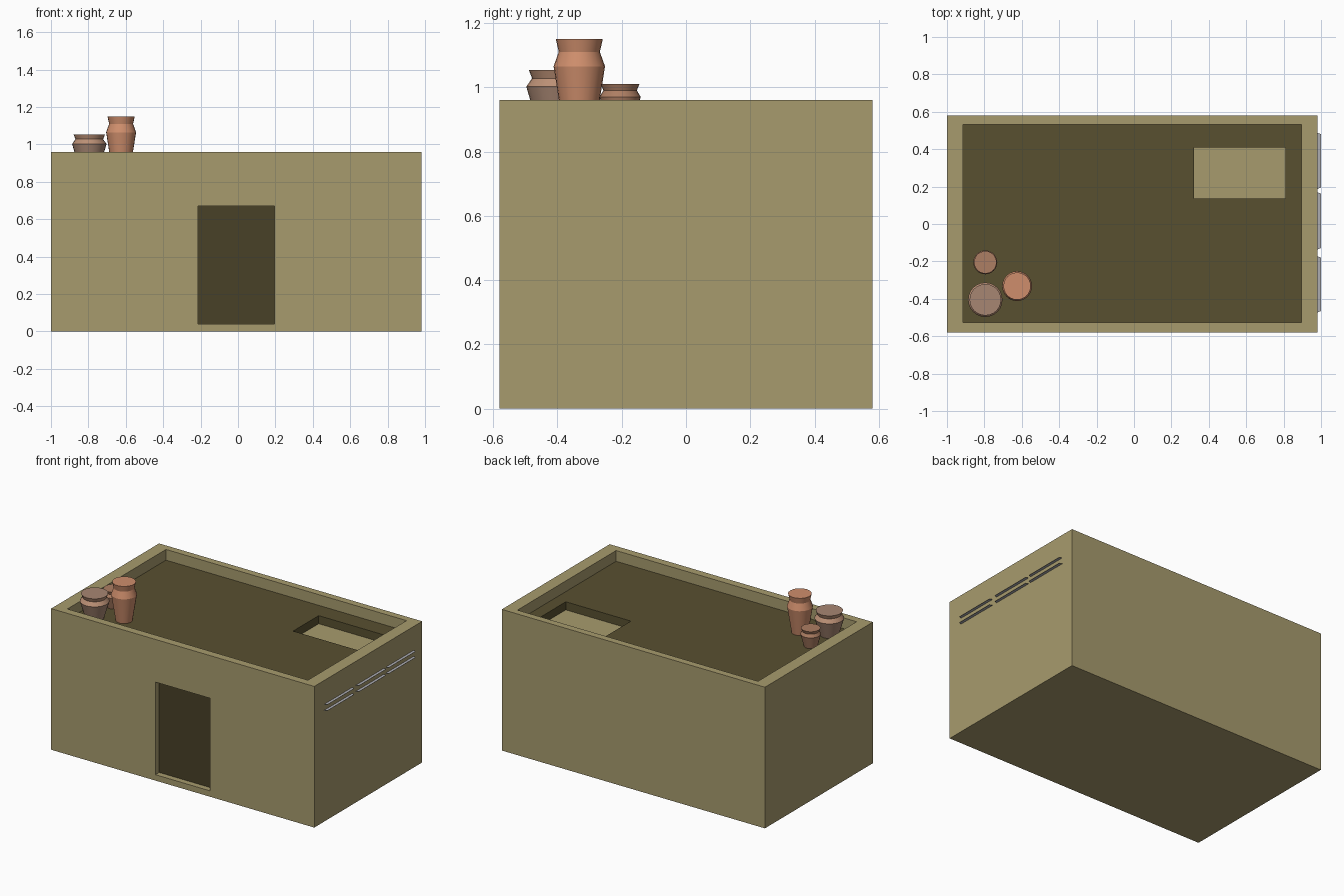
import bpy, bmesh, math
from mathutils import Vector

if "Cube" in bpy.data.objects:
    bpy.data.objects.remove(bpy.data.objects["Cube"])


def material(name, rgb):
    m = bpy.data.materials.new(name)
    m.diffuse_color = (*rgb, 1)
    m.use_nodes = True
    m.node_tree.nodes["Principled BSDF"].inputs["Base Color"].default_value = m.diffuse_color
    return m


clay = material("mud_wall", (0.39, 0.33, 0.155))
roof = material("dark_roof", (0.098, 0.08, 0.03))
door = material("dark_doorway", (0.065, 0.052, 0.02))
slat_grey = material("slat_grey", (0.42, 0.42, 0.45))
orange = material("terracotta", (0.62, 0.27, 0.15))
taupe = material("taupe_clay", (0.39, 0.24, 0.17))
tan = material("tan_clay", (0.50, 0.28, 0.18))
brown = material("brown_clay", (0.42, 0.21, 0.125))


def add_object(name, bm, mats):
    mesh = bpy.data.meshes.new(name)
    bm.to_mesh(mesh)
    bm.free()
    for m in mats:
        mesh.materials.append(m)
    ob = bpy.data.objects.new(name, mesh)
    bpy.context.collection.objects.link(ob)
    return ob


def recess(bm, face, rect, push, mat):
    """Inset a face to rect {axis: (low, high)}, then sink it by the push vector."""
    mid = face.calc_center_bounds()
    bmesh.ops.inset_individual(bm, faces=[face], thickness=0.01)
    for v in face.verts:
        for axis, (lo, hi) in rect.items():
            v.co[axis] = lo if v.co[axis] < mid[axis] else hi
    bm.normal_update()
    bmesh.ops.inset_individual(bm, faces=[face], thickness=0.001)
    for v in face.verts:
        for axis, (lo, hi) in rect.items():
            v.co[axis] = lo if abs(v.co[axis] - lo) < abs(v.co[axis] - hi) else hi
        v.co += Vector(push)
    face.material_index = mat
    bm.normal_update()


# House block with sunken roof, roof hatch and doorway
bm = bmesh.new()
bmesh.ops.create_cube(bm, size=1)
for v in bm.verts:
    v.co = Vector((v.co.x * 1.98 - 0.01, v.co.y * 1.16, (v.co.z + 0.5) * 0.96))
bm.normal_update()
top = next(f for f in bm.faces if f.normal.z > 0.9)
front = next(f for f in bm.faces if f.normal.y < -0.9)
recess(bm, top, {0: (-0.915, 0.895), 1: (-0.527, 0.533)}, (0, 0, -0.073), 1)
recess(bm, top, {0: (0.32, 0.81), 1: (0.135, 0.41)}, (0, 0, -0.055), 0)
recess(bm, front, {0: (-0.215, 0.195), 2: (0.04, 0.67)}, (0, 0.04, 0), 2)
# The ring around the hatch is the roof floor; everything else at that level is wall
for f in bm.faces:
    if f.normal.z > 0.9 and abs(f.calc_center_median().z - 0.887) < 0.005:
        f.material_index = 1
add_object("house_body", bm, [clay, roof, door])

# Two rows of thin tapered slats on the right wall
bm = bmesh.new()
for z in (0.757, 0.798):
    for y0, y1 in ((-0.475, -0.17), (-0.138, 0.172), (0.185, 0.49)):
        pts = [(0.975, y0), (1.0, y0 + 0.01), (1.0, y1 - 0.01), (0.975, y1)]
        bm.faces.new([bm.verts.new((x, y, z)) for x, y in pts])
add_object("wall_slats", bm, [slat_grey])


def pot(name, x, y, profile, body, band, sides=24):
    """Closed lathe of (radius, z) rings; faces above the belly use the band material."""
    bm = bmesh.new()
    rings = [[bm.verts.new((x + r * math.cos(2 * math.pi * i / sides),
                            y + r * math.sin(2 * math.pi * i / sides), z))
              for i in range(sides)] for r, z in profile]
    for k, (a, b) in enumerate(zip(rings, rings[1:])):
        for i in range(sides):
            j = (i + 1) % sides
            f = bm.faces.new((a[i], a[j], b[j], b[i]))
            f.material_index = 1 if k else 0
    bm.faces.new(rings[0][::-1])
    bm.faces.new(rings[-1])
    ob = add_object(name, bm, [body, band])
    bpy.ops.object.select_all(action='DESELECT')
    ob.select_set(True)
    bpy.context.view_layer.objects.active = ob
    bpy.ops.object.shade_smooth_by_angle(angle=math.radians(20))


# Clay pots standing on the roof
pot("tall_pot", -0.625, -0.332,
    [(0.052, 0.887), (0.080, 1.065), (0.064, 1.11), (0.073, 1.15)], orange, orange)
pot("wide_pot", -0.795, -0.405,
    [(0.058, 0.887), (0.092, 1.002), (0.074, 1.028), (0.084, 1.053)], taupe, tan)
pot("small_pot", -0.795, -0.205,
    [(0.042, 0.887), (0.064, 0.97), (0.052, 0.99), (0.060, 1.01)], brown, brown)
